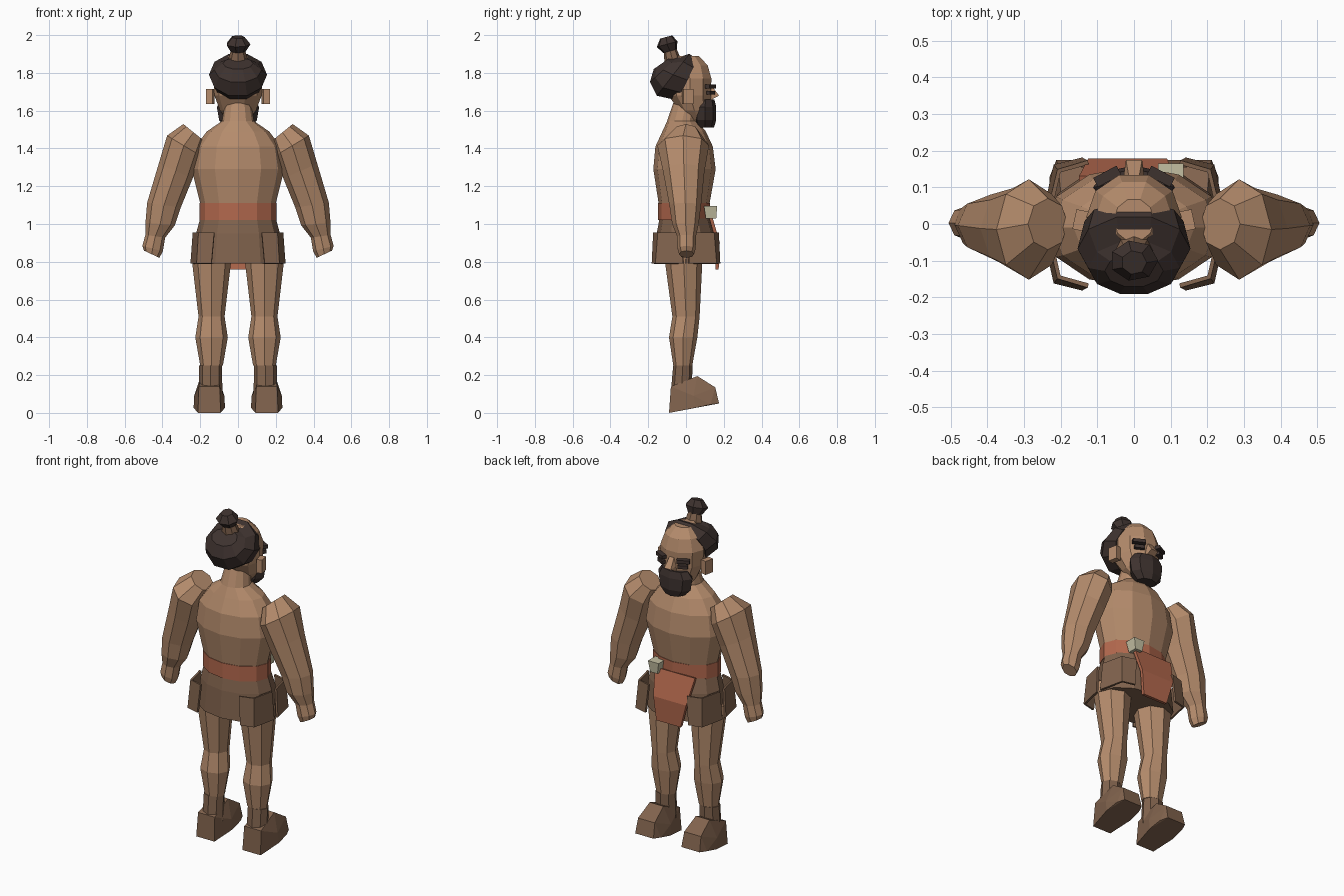
import bpy, bmesh, math
from mathutils import Vector, Matrix

cube = bpy.data.objects.get("Cube")
if cube:
    bpy.data.objects.remove(cube, do_unlink=True)


def material(name, rgb):
    m = bpy.data.materials.new(name)
    m.use_nodes = True
    colour = (*rgb, 1)
    m.diffuse_color = colour
    m.node_tree.nodes["Principled BSDF"].inputs["Base Color"].default_value = colour
    return m


SKIN = material("skin", (0.46, 0.26, 0.15))
LEATHER = material("brown leather", (0.22, 0.125, 0.075))
CLOTH = material("rust cloth", (0.45, 0.14, 0.075))
HAIR = material("dark hair", (0.048, 0.032, 0.028))
BONE = material("pale bone", (0.55, 0.52, 0.36))


def finish(name, bm, mat, mirror="", solid=0):
    bmesh.ops.recalc_face_normals(bm, faces=bm.faces)
    me = bpy.data.meshes.new(name)
    bm.to_mesh(me)
    bm.free()
    me.materials.append(mat)
    ob = bpy.data.objects.new(name, me)
    bpy.context.collection.objects.link(ob)
    if solid:
        s = ob.modifiers.new("thickness", "SOLIDIFY")
        s.thickness, s.offset = solid, 0
    if mirror:
        m = ob.modifiers.new("mirror", "MIRROR")
        m.use_axis = ["x" in mirror, "y" in mirror, False]
        m.use_mirror_merge = False
    return ob


def loft(name, mat, rings, n=8, mirror="", axis="Y"):
    """Rings are (x, y, z, rx, ry, tilt in degrees about the axis)."""
    bm = bmesh.new()
    loops = []
    for x, y, z, rx, ry, tilt in rings:
        rot = Matrix.Rotation(math.radians(tilt), 3, axis)
        angles = [2 * math.pi * i / n for i in range(n)]
        loops.append([bm.verts.new(Vector((x, y, z)) + rot @ Vector(
            (rx * math.cos(a), ry * math.sin(a), 0))) for a in angles])
    for low, high in zip(loops, loops[1:]):
        for i in range(n):
            j = (i + 1) % n
            bm.faces.new((low[i], low[j], high[j], high[i]))
    bm.faces.new(loops[0])
    bm.faces.new(loops[-1])
    return finish(name, bm, mat, mirror)


def column(name, mat, rings, n=8, mirror="", x=0):
    """Upright loft from (y, z, rx, ry)."""
    return loft(name, mat, [(x, y, z, rx, ry, 0) for y, z, rx, ry in rings], n, mirror)


def hull(name, mat, cx, points, mirror=""):
    """Convex solid from (half width, y, z) pairs either side of cx."""
    bm = bmesh.new()
    for w, y, z in points:
        for s in (-1, 1):
            bm.verts.new((cx + s * w, y, z))
    bmesh.ops.convex_hull(bm, input=bm.verts)
    bmesh.ops.dissolve_limit(bm, angle_limit=0.05, verts=bm.verts, edges=bm.edges)
    return finish(name, bm, mat, mirror)


def strip(name, mat, rows, thickness, mirror=""):
    bm = bmesh.new()
    grid = [[bm.verts.new(p) for p in row] for row in rows]
    for a, b in zip(grid, grid[1:]):
        for i in range(len(a) - 1):
            bm.faces.new((a[i], a[i + 1], b[i + 1], b[i]))
    return finish(name, bm, mat, mirror, thickness)


def block(name, mat, centre, size, turn=0, mirror="x"):
    bm = bmesh.new()
    place = Matrix.Translation(centre) @ Matrix.Rotation(math.radians(turn), 4, "Z")
    bmesh.ops.create_cube(bm, size=1, matrix=place @ Matrix.Diagonal((*size, 1)))
    return finish(name, bm, mat, mirror)


# Torso with neck, and belt
column("torso", SKIN, [
    (-.01, 1.05, .19, .125), (-.01, 1.11, .2, .135), (-.008, 1.29, .245, .165),
    (-.01, 1.41, .225, .152), (-.01, 1.49, .165, .115), (-.02, 1.545, .085, .08),
    (0, 1.64, .068, .068)], 12)
column("belt", CLOTH, [(-.01, 1.02, .203, .138), (-.01, 1.11, .203, .138)], 12)

# Skirt with corner panels
column("skirt", LEATHER, [
    (0, .79, .24, .166), (0, .95, .222, .155), (-.005, 1.03, .2, .135)], 12)
strip("skirt_panel", LEATHER, [
    [(.125, .168, .955), (.205, .145, .955), (.234, .02, .955)],
    [(.14, .176, .79), (.215, .158, .79), (.246, .015, .79)]], .012, "xy")

# Hanging cloth and bone toggle on the belt
strip("apron", CLOTH, [
    [(-.15, .122, 1.05), (.11, .127, 1.05)],
    [(-.125, .17, .9), (.09, .17, .9)],
    [(-.085, .164, .76), (.075, .164, .76)]], .018)
hull("belt_toggle", BONE, .1, [
    (.035, .095, 1.095), (.035, .165, 1.095), (.024, .105, 1.03), (.024, .16, 1.03)])

# Arms and hands
loft("arm", SKIN, [
    (.235, 0, 1.485, .07, .07, -39), (.287, -.015, 1.415, .103, .137, -31),
    (.33, -.012, 1.28, .098, .11, -24), (.392, -.004, 1.1, .09, .084, -8),
    (.412, -.003, 1.0, .078, .07, -5), (.438, .003, .935, .053, .05, -8)],
    8, "x")
loft("hand", SKIN, [
    (.438, .003, .935, .053, .05, -8), (.452, .003, .87, .056, .048, -15),
    (.457, .003, .84, .045, .04, -25)], 8, "x")

# Legs, shins and feet
column("leg", SKIN, [
    (-.012, .86, .1, .1), (-.012, .79, .102, .098), (0, .51, .069, .072),
    (-.015, .4, .086, .075), (-.017, .25, .06, .05)], 8, "x", .14)
column("boot_shaft", LEATHER, [
    (-.017, .25, .061, .051), (-.025, .1, .062, .056)], 8, "x", .145)
hull("foot", LEATHER, .152, [
    (.06, -.09, .0), (.083, .05, .027), (.06, .175, .05), (.078, .13, .045),
    (.055, .155, .135), (.045, .06, .195), (.055, -.08, .14), (.08, .04, .09)], "x")

# Head, nose and ears
column("head", SKIN, [
    (.07, 1.54, .05, .05), (.045, 1.6, .095, .085), (.02, 1.68, .125, .118),
    (.02, 1.77, .13, .12), (.015, 1.84, .105, .105), (.01, 1.89, .055, .06)], 10)
hull("nose", SKIN, 0, [
    (.014, .13, 1.74), (.022, .175, 1.68), (.03, .12, 1.65), (.03, .12, 1.69)])
block("ear", SKIN, (.146, .01, 1.675), (.034, .055, .08), 12)

# Brows, eyes and beard
block("brow", HAIR, (.073, .13, 1.728), (.072, .028, .02), -28)
block("eye", HAIR, (.07, .13, 1.695), (.055, .022, .02), -28)
column("beard", HAIR, [
    (.1, 1.51, .06, .048), (.1, 1.55, .1, .06), (.1, 1.62, .112, .06),
    (.105, 1.66, .085, .045)], 8)

# Swept-back hair with tied topknot
loft("hair", HAIR, [
    (0, .008, 1.762, .135, .125, 65), (0, -.068, 1.79, .154, .148, 52),
    (0, -.12, 1.815, .125, .1, 42), (0, -.128, 1.85, .08, .055, 35)], 10, axis="X")
loft("topknot_tie", LEATHER, [
    (0, -.07, 1.86, .055, .045, 15), (0, -.085, 1.925, .036, .034, 15)], 8, axis="X")
loft("topknot", HAIR, [
    (0, -.085, 1.915, .042, .038, 15), (0, -.1, 1.952, .066, .058, 15),
    (0, -.105, 1.99, .035, .034, 15)], 7, axis="X")
